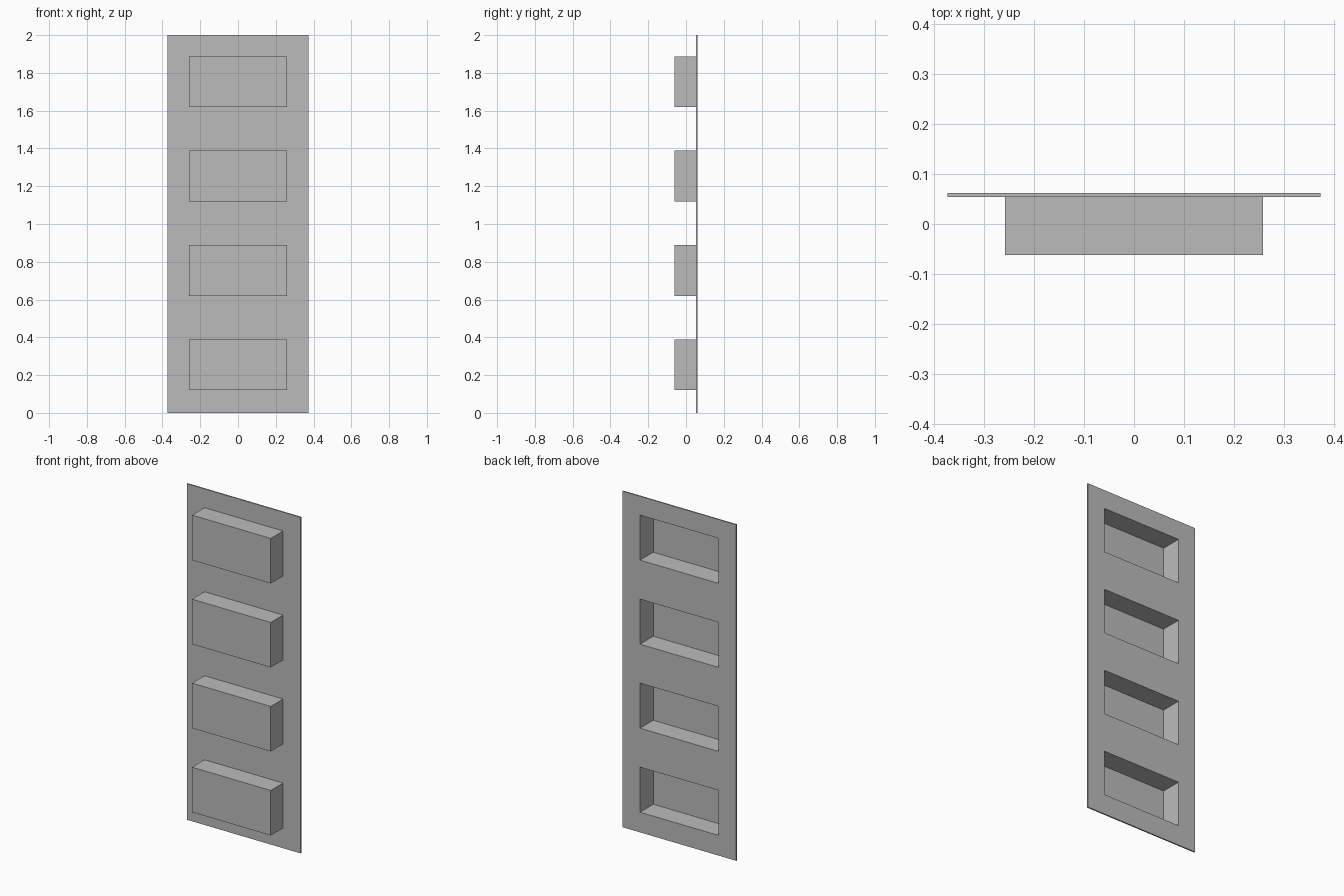
import bpy
import bmesh

cube = bpy.data.objects.get("Cube")
if cube:
    bpy.data.objects.remove(cube, do_unlink=True)

HALF_W, HEIGHT = 0.374, 2.0
BOX_HALF_W, BOX_H = 0.259, 0.268
FRONT, PLATE, BACK = -0.062, 0.054, 0.062
BOX_BOTTOMS = [0.12 + 0.5 * i for i in range(4)]

grey = bpy.data.materials.new("mid grey")
grey.use_nodes = True
grey.diffuse_color = (0.5, 0.5, 0.5, 1)
grey.node_tree.nodes["Principled BSDF"].inputs["Base Color"].default_value = (0.5, 0.5, 0.5, 1)


def finish(name, bm):
    mesh = bpy.data.meshes.new(name)
    bm.to_mesh(mesh)
    bm.free()
    mesh.materials.append(grey)
    obj = bpy.data.objects.new(name, mesh)
    bpy.context.collection.objects.link(obj)


# Thin back plate with one rectangular opening per box
xs = [-HALF_W, -BOX_HALF_W, BOX_HALF_W, HALF_W]
zs = [0] + [z for b in BOX_BOTTOMS for z in (b, b + BOX_H)] + [HEIGHT]
bm = bmesh.new()
grid = [[bm.verts.new((x, PLATE, z)) for x in xs] for z in zs]
for r in range(len(zs) - 1):
    for c in range(len(xs) - 1):
        if c == 1 and r % 2 == 1:
            continue
        bm.faces.new((grid[r][c], grid[r][c + 1], grid[r + 1][c + 1], grid[r + 1][c]))
sheet = bm.faces[:]
back = bmesh.ops.extrude_face_region(bm, geom=sheet, use_keep_orig=True)
moved = [v for v in back["geom"] if isinstance(v, bmesh.types.BMVert)]
bmesh.ops.translate(bm, verts=moved, vec=(0, BACK - PLATE, 0))
bmesh.ops.recalc_face_normals(bm, faces=bm.faces)
finish("back_plate", bm)

# Hollow boxes on the front, open towards the back
for i, bottom in enumerate(BOX_BOTTOMS):
    bm = bmesh.new()
    bmesh.ops.create_cube(bm, size=1)
    bmesh.ops.scale(bm, verts=bm.verts, vec=(2 * BOX_HALF_W, PLATE - FRONT, BOX_H))
    bmesh.ops.translate(bm, verts=bm.verts, vec=(0, (PLATE + FRONT) / 2, bottom + BOX_H / 2))
    rear = [f for f in bm.faces if f.normal.y > 0.5]
    bmesh.ops.delete(bm, geom=rear, context="FACES")
    finish(f"hollow_box_{i + 1}", bm)
